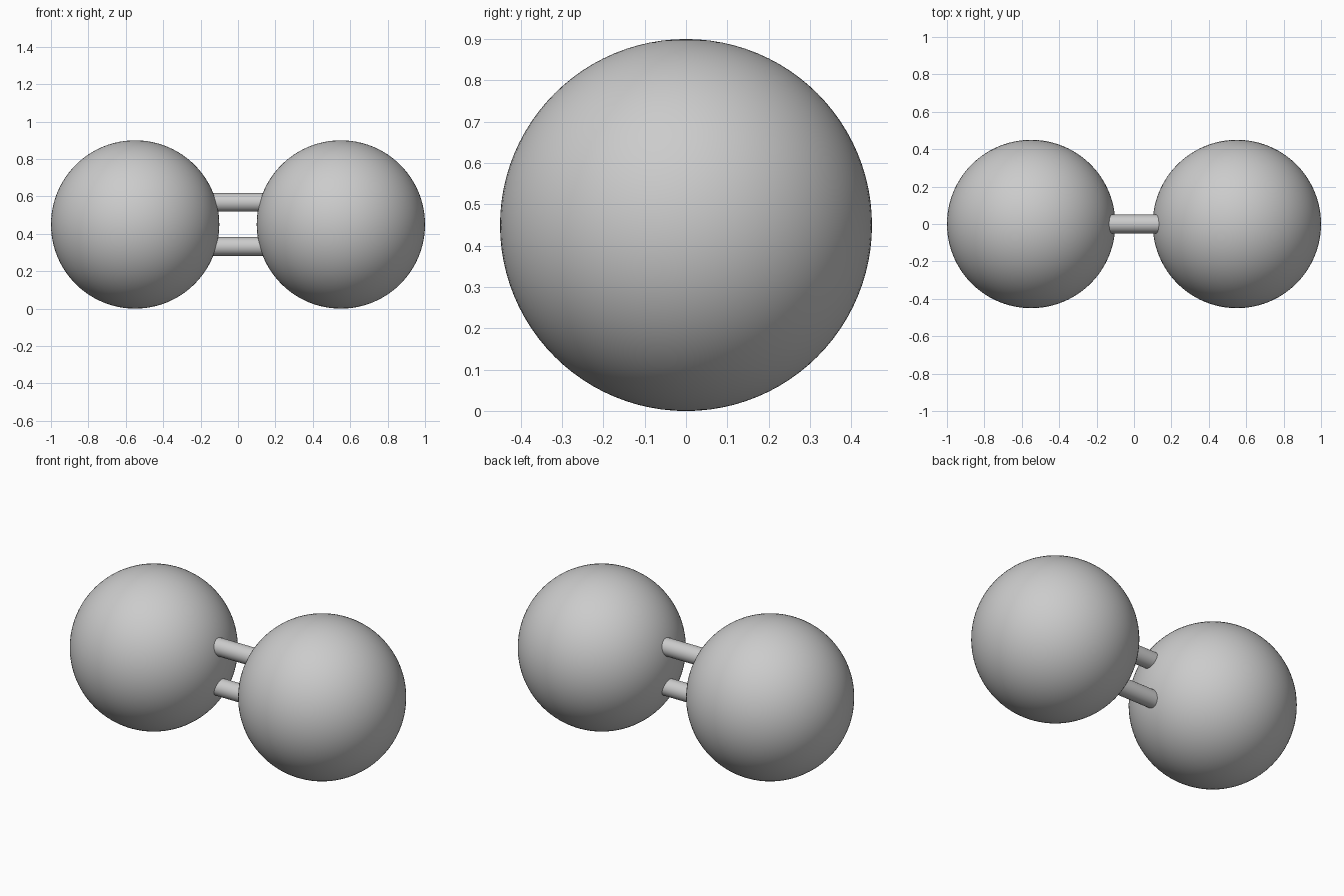
import bpy
import math

if "Cube" in bpy.data.objects:
    bpy.data.objects.remove(bpy.data.objects["Cube"])

R = 0.45        # ball radius
CX = 0.55       # ball centre distance from the middle
ROD_R = 0.05
ROD_DZ = 0.118  # rod offset above and below the ball centres


def finish(name):
    obj = bpy.context.object
    obj.name = name
    bpy.ops.object.shade_smooth_by_angle(angle=math.radians(40))


# Two balls side by side
for side, name in ((-1, "ball_left"), (1, "ball_right")):
    bpy.ops.mesh.primitive_uv_sphere_add(
        segments=96, ring_count=48, radius=R, location=(side * CX, 0, R))
    finish(name)

# Two parallel rods running from ball to ball
for side, name in ((-1, "rod_lower"), (1, "rod_upper")):
    bpy.ops.mesh.primitive_cylinder_add(
        vertices=48, radius=ROD_R, depth=2 * CX,
        location=(0, 0, R + side * ROD_DZ), rotation=(0, math.pi / 2, 0))
    finish(name)
